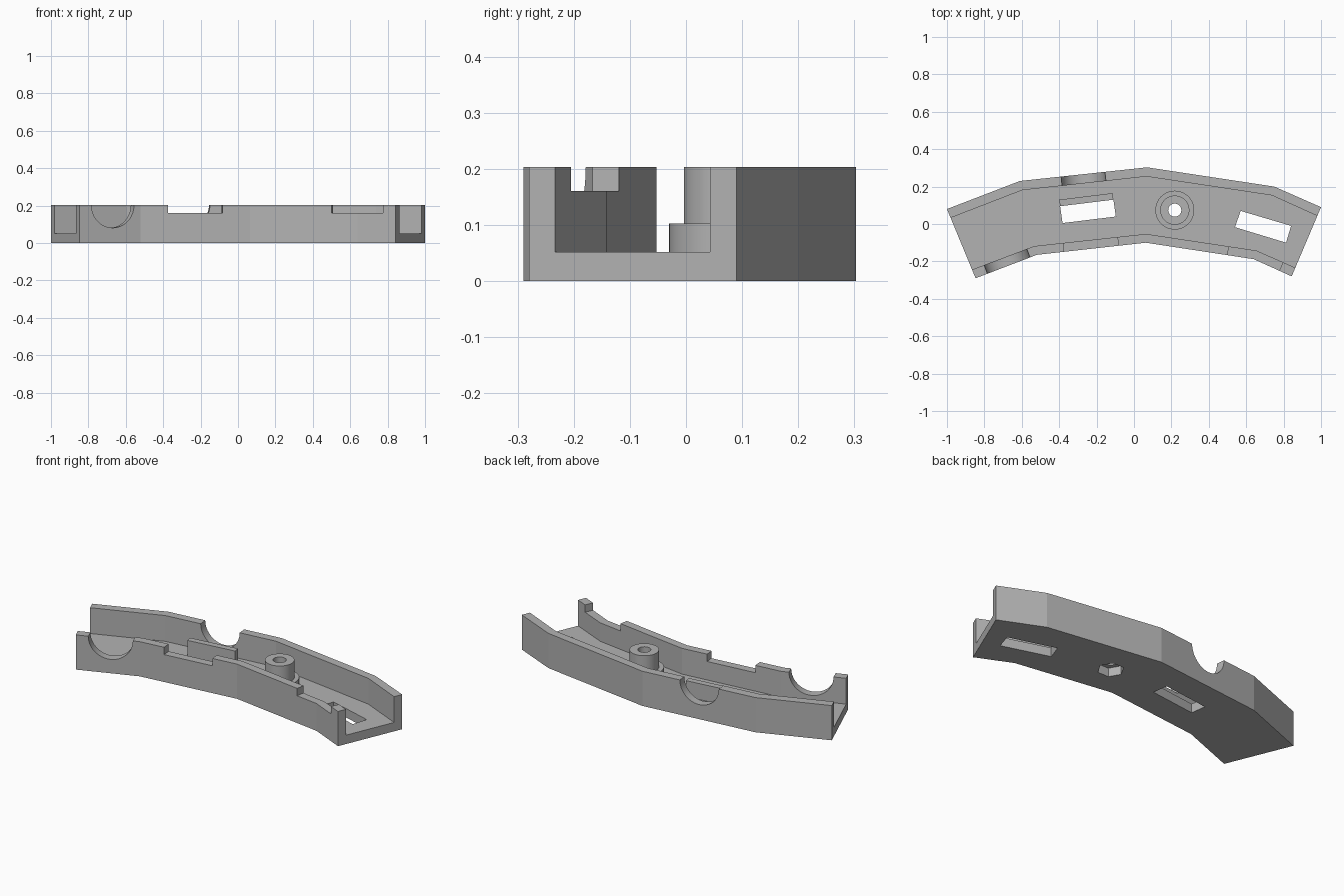
import bpy, bmesh, math
from mathutils import Vector

cube = bpy.data.objects.get("Cube")
if cube:
    bpy.data.objects.remove(cube)

grey = bpy.data.materials.new("plain grey")
grey.use_nodes = True
colour = (0.45, 0.45, 0.45, 1)
grey.diffuse_color = colour
grey.node_tree.nodes["Principled BSDF"].inputs["Base Color"].default_value = colour

TOP, FLOOR, RIM = 0.203, 0.052, 0.16


def prism(name, points, z0, z1):
    """Extrude a flat outline from z0 to z1."""
    bm = bmesh.new()
    face = bm.faces.new([bm.verts.new((x, y, z0)) for x, y in points])
    new = bmesh.ops.extrude_face_region(bm, geom=[face])["geom"]
    bmesh.ops.translate(bm, vec=(0, 0, z1 - z0),
                        verts=[v for v in new if isinstance(v, bmesh.types.BMVert)])
    bmesh.ops.recalc_face_normals(bm, faces=bm.faces)
    mesh = bpy.data.meshes.new(name)
    bm.to_mesh(mesh)
    bm.free()
    mesh.materials.append(grey)
    obj = bpy.data.objects.new(name, mesh)
    bpy.context.collection.objects.link(obj)
    return obj


def disc(centre, radius, sides):
    return [(centre[0] + radius * math.cos(math.tau * i / sides),
             centre[1] + radius * math.sin(math.tau * i / sides)) for i in range(sides)]


def cylinder_across(centre, angle, radius):
    """Horizontal cylinder running through a wall whose direction is angle."""
    obj = prism("round_cutter", disc((0, 0), radius, 48), -0.12, 0.12)
    obj.rotation_euler = (math.pi / 2, 0, angle)
    obj.location = (*centre, TOP)
    return obj


def combine(target, other, operation):
    mod = target.modifiers.new(operation, "BOOLEAN")
    mod.operation, mod.object, mod.solver = operation, other, "EXACT"
    bpy.context.view_layer.objects.active = target
    bpy.ops.object.modifier_apply(modifier=mod.name)
    bpy.data.objects.remove(other)


# Curved channel: outline of the back and front walls, outside and inside
back_outer = [(-1, 0.08), (-0.61, 0.23), (0.07, 0.303), (0.75, 0.2), (1, 0.09)]
front_outer = [(-0.847, -0.29), (-0.52, -0.165), (0.063, -0.1), (0.64, -0.188), (0.843, -0.28)]
back_inner = [(-0.98, 0.033), (-0.597, 0.181), (0.067, 0.254), (0.737, 0.153), (0.978, 0.044)]
front_inner = [(-0.866, -0.244), (-0.533, -0.118), (0.064, -0.053), (0.655, -0.142), (0.863, -0.234)]


def overshoot(line):
    """Push both ends of a line outward so the channel is open-ended."""
    pts = [Vector(p) for p in line]
    return [pts[0] + (pts[0] - pts[1]) * 0.4, *pts[1:-1], pts[-1] + (pts[-1] - pts[-2]) * 0.4]


body = prism("curved_channel", back_outer + front_outer[::-1], 0, TOP)
combine(body, prism("channel_cutter", overshoot(back_inner) + overshoot(front_inner)[::-1],
                    FLOOR, 0.4), "DIFFERENCE")

# Round notches in both walls
combine(body, cylinder_across((-0.677, -0.203), math.atan2(0.125, 0.327), 0.122), "DIFFERENCE")
combine(body, cylinder_across((-0.27, 0.242), math.atan2(0.073, 0.68), 0.118), "DIFFERENCE")

# Shallow rectangular notches in the front wall
for notch in ([(-0.366, -0.22), (-0.076, -0.18), (-0.093, -0.03), (-0.383, -0.06)],
              [(0.488, -0.25), (0.51, -0.1), (0.81, -0.175), (0.745, -0.32)]):
    combine(body, prism("notch_cutter", notch, RIM, 0.4), "DIFFERENCE")

# Slots through the floor
for slot in ([(-0.395, 0.095), (-0.11, 0.13), (-0.097, 0.04), (-0.382, 0.005)],
             [(0.57, 0.07), (0.84, -0.01), (0.813, -0.1), (0.54, -0.017)]):
    combine(body, prism("slot_cutter", slot, -0.1, 0.1), "DIFFERENCE")

# Small upright tab behind the left slot
combine(body, prism("tab", [(-0.395, 0.095), (-0.11, 0.13), (-0.115, 0.165), (-0.4, 0.13)],
                    0.03, 0.145), "UNION")

# Stepped screw boss with a bore and a hexagonal recess below
boss = (0.218, 0.074)
combine(body, prism("boss_base", disc(boss, 0.104, 48), 0.03, 0.102), "UNION")
combine(body, prism("boss_top", disc(boss, 0.078, 48), 0.03, TOP), "UNION")
combine(body, prism("bore_cutter", disc(boss, 0.035, 32), -0.1, 0.4), "DIFFERENCE")
combine(body, prism("nut_cutter", disc(boss, 0.07, 6), -0.1, 0.05), "DIFFERENCE")

# Smooth the round parts only
bpy.ops.object.select_all(action="DESELECT")
body.select_set(True)
bpy.context.view_layer.objects.active = body
bpy.ops.object.shade_smooth_by_angle(angle=math.radians(12))
